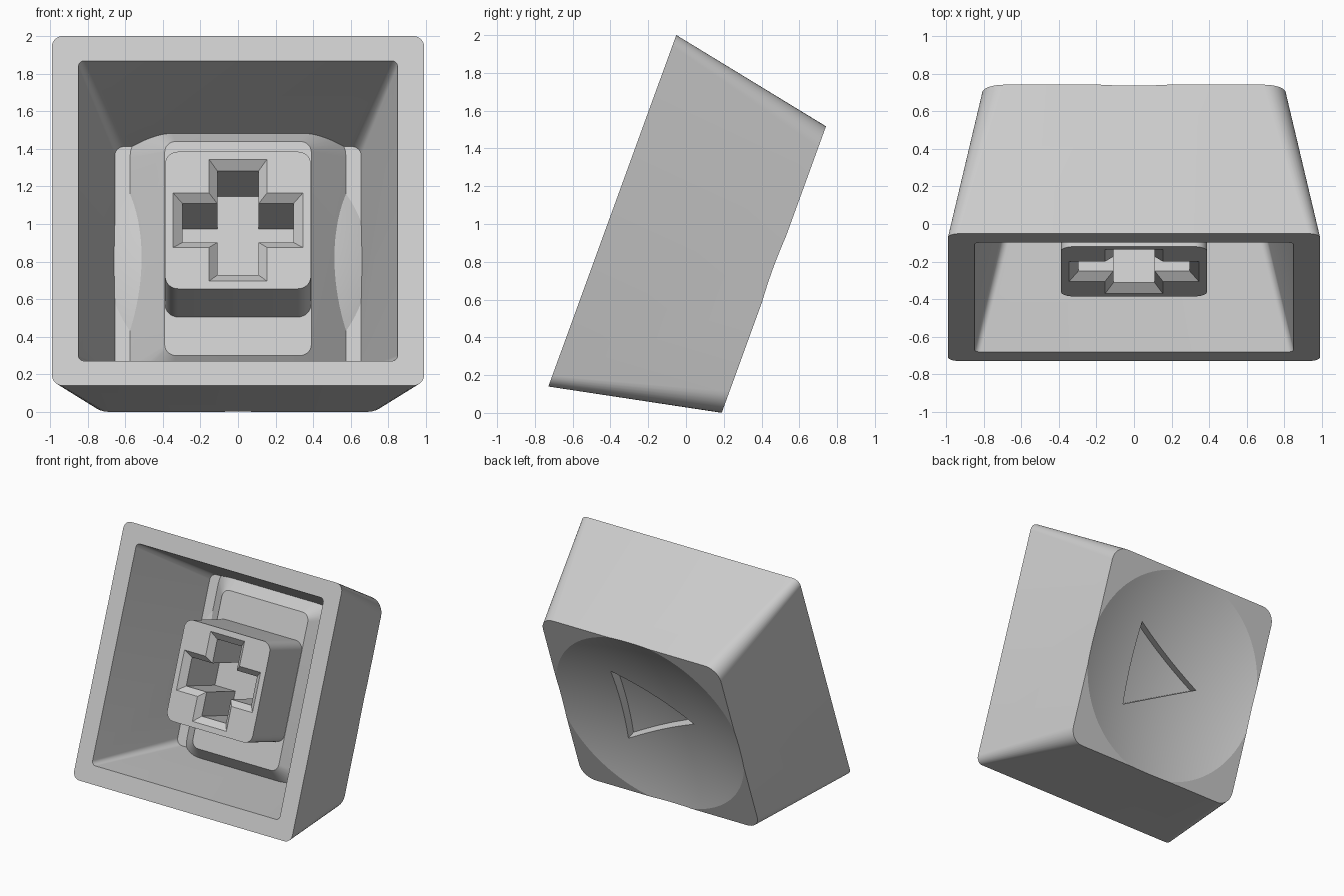
import bpy, bmesh, math

old = bpy.data.objects.get("Cube")
if old:
    bpy.data.objects.remove(old, do_unlink=True)

TILT = math.radians(70)
CENTRE = (0, -0.39, 1.07)   # middle of the open rim

grey = bpy.data.materials.new("light grey plastic")
grey.use_nodes = True
colour = (0.6, 0.6, 0.6, 1)
grey.diffuse_color = colour
grey.node_tree.nodes["Principled BSDF"].inputs["Base Color"].default_value = colour


def rounded(hx, hy, r, n=8):
    """Outline of a rectangle with rounded corners."""
    pts = []
    for k, (sx, sy) in enumerate([(1, 1), (-1, 1), (-1, -1), (1, -1)]):
        for i in range(n + 1):
            a = math.pi / 2 * (k + i / n)
            pts.append((sx * (hx - r) + r * math.cos(a), sy * (hy - r) + r * math.sin(a)))
    return pts


def cross(arm, half):
    """Outline of a plus shape."""
    quarter = [(arm, -half), (arm, half), (half, half)]
    pts = []
    for k in range(4):
        c, s = [(1, 0), (0, 1), (-1, 0), (0, -1)][k]
        pts += [(x * c - y * s, x * s + y * c) for x, y in quarter]
    return pts


def circle(r, n=96):
    return [(r * math.cos(2 * math.pi * i / n), r * math.sin(2 * math.pi * i / n)) for i in range(n)]


def loft(name, rings):
    """Closed solid through (outline, depth) rings; depth runs from the rim to the back."""
    bm = bmesh.new()
    loops = [[bm.verts.new((x, y, -depth)) for x, y in outline] for outline, depth in rings]
    for a, b in zip(loops, loops[1:]):
        for i in range(len(a)):
            j = (i + 1) % len(a)
            bm.faces.new((a[i], a[j], b[j], b[i]))
    bm.faces.new(loops[0])
    bm.faces.new(loops[-1])
    bmesh.ops.recalc_face_normals(bm, faces=bm.faces)
    mesh = bpy.data.meshes.new(name)
    bm.to_mesh(mesh)
    bm.free()
    mesh.materials.append(grey)
    ob = bpy.data.objects.new(name, mesh)
    bpy.context.collection.objects.link(ob)
    return ob


def ball_cap(name, depth, radius, reach, steps=28):
    """Shallow spherical bowl whose lowest point lies at the given depth."""
    rings = []
    for i in range(steps):
        r = 0.015 + (reach - 0.015) * i / (steps - 1)
        rings.append((circle(r), depth + radius - math.sqrt(radius ** 2 - r ** 2)))
    return loft(name, rings)


def combine(target, tool, operation="DIFFERENCE"):
    """Apply a boolean and discard the tool."""
    mod = target.modifiers.new("cut", "BOOLEAN")
    mod.operation = operation
    mod.solver = "EXACT"
    mod.object = tool
    bpy.context.view_layer.update()
    mesh = bpy.data.meshes.new_from_object(
        target.evaluated_get(bpy.context.evaluated_depsgraph_get()))
    target.modifiers.clear()
    target.data = mesh
    bpy.data.objects.remove(tool, do_unlink=True)


# Tapered outer shell
cap = loft("key_cap", [(rounded(0.99, 0.99, 0.06), 0), (rounded(0.807, 0.807, 0.12), 0.91)])

# Hollow, leaving the raised pad, the domed ceiling and the stem standing
hollow = loft("hollow", [(rounded(0.874, 0.874, 0.03), -0.1), (rounded(0.655, 0.655, 0.05), 0.8)])
combine(hollow, loft("pad", [(rounded(0.39, 0.606, 0.06), 0.585),
                             (rounded(0.618, 0.833, 0.23), 0.85)]))
combine(hollow, ball_cap("ceiling_dome", 0.645, 1.63, 0.95))
combine(hollow, loft("stem", [(rounded(0.388, 0.388, 0.07), 0.146),
                              (rounded(0.388, 0.388, 0.07), 0.7)]))
combine(cap, hollow)

# Cross socket with a chamfered mouth
combine(cap, loft("socket", [(cross(0.397, 0.2), 0.1), (cross(0.295, 0.11), 0.19),
                             (cross(0.295, 0.11), 0.585)]))

# Spherical dish on the back
DISH = 0.78
combine(cap, ball_cap("dish", DISH, 2.7, 1.25))

# Triangular recess following the dish
triangle = [(0.335, 0.34), (-0.325, 0), (0.335, -0.34)]
recess = loft("recess", [(triangle, 0.5), (triangle, 1.0)])
combine(recess, ball_cap("recess_floor", DISH - 0.07, 2.7, 1.25), "INTERSECT")
combine(cap, recess)

# Tilt so the open side faces the front
cap.location = CENTRE
cap.rotation_euler = (TILT, 0, 0)
bpy.ops.object.select_all(action="DESELECT")
cap.select_set(True)
bpy.context.view_layer.objects.active = cap
bpy.ops.object.shade_smooth_by_angle(angle=math.radians(14))
